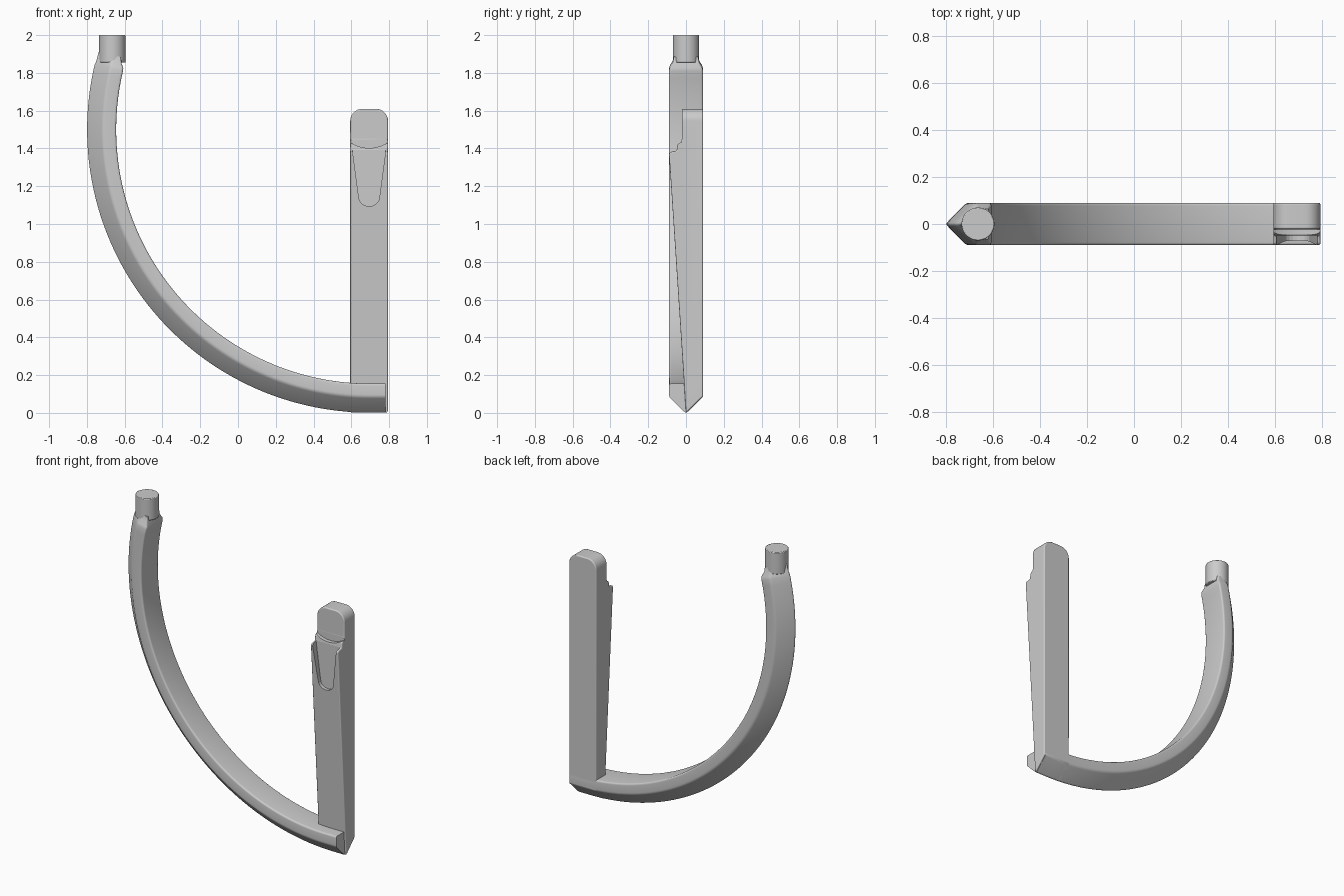
import bpy, bmesh
from math import sin, cos, radians, pi
from mathutils import Vector

if "Cube" in bpy.data.objects:
    bpy.data.objects.remove(bpy.data.objects["Cube"])


def rounded(points, radius, steps=4):
    """Round the corners of a closed 2D outline."""
    pts = [Vector(p) for p in points]
    out = []
    for i, p in enumerate(pts):
        a, b = pts[i - 1], pts[(i + 1) % len(pts)]
        s = p + (a - p).normalized() * radius
        e = p + (b - p).normalized() * radius
        for k in range(steps + 1):
            t = k / steps
            out.append(s * (1 - t) ** 2 + p * 2 * t * (1 - t) + e * t * t)
    return out


def loft(name, rings):
    """Skin a list of equal rings and cap both ends."""
    bm = bmesh.new()
    vs = [[bm.verts.new(p) for p in r] for r in rings]
    n = len(vs[0])
    for a, b in zip(vs, vs[1:]):
        for i in range(n):
            j = (i + 1) % n
            bm.faces.new((a[i], a[j], b[j], b[i]))
    bm.faces.new(vs[0])
    bm.faces.new(vs[-1])
    bmesh.ops.recalc_face_normals(bm, faces=bm.faces)
    me = bpy.data.meshes.new(name)
    bm.to_mesh(me)
    bm.free()
    ob = bpy.data.objects.new(name, me)
    bpy.context.collection.objects.link(ob)
    return ob


def bevel(ob, width, segments=3):
    m = ob.modifiers.new("bevel", 'BEVEL')
    m.width, m.segments = width, segments
    m.limit_method, m.angle_limit = 'ANGLE', radians(30)


def smooth(ob):
    bpy.ops.object.select_all(action='DESELECT')
    ob.select_set(True)
    bpy.context.view_layer.objects.active = ob
    bpy.ops.object.shade_smooth_by_angle(angle=radians(32))


# Curved bow with a ridged outer edge; section is (radius, y)
section = rounded([(1.345, -.09), (1.415, -.09), (1.503, 0),
                   (1.415, .09), (1.345, .09)], .012)
rings = [[(.782, y, 1.5 - r) for r, y in section]]
full = 103.3
for i in range(65):
    a = radians(full * i / 64)
    rings.append([(.7 - r * sin(a), y, 1.5 - r * cos(a)) for r, y in section])
# shrinking rings form the neck under the pin
for deg, sy, si in ((104.0, .95, .97), (105.0, .78, .75), (106.2, .72, .62)):
    a = radians(deg)
    ring = []
    for r, y in section:
        q = 1.42 + (r - 1.42) * (.95 if r > 1.42 else si)
        ring.append((.7 - q * sin(a), y * sy, 1.5 - q * cos(a)))
    rings.append(ring)
bow = loft("curved_bow", rings)
smooth(bow)

# Round end pin
bpy.ops.mesh.primitive_cylinder_add(vertices=48, radius=.07, depth=.145,
                                    location=(-.665, 0, 1.9275))
pin = bpy.context.object
pin.name = "end_pin"
bevel(pin, .004, 2)
smooth(pin)

# Straight post with stepped top and pointed foot, profile is (y, z)
side = [(0, 0), (.09, .088), (.09, 1.61), (-.022, 1.61), (-.022, 1.445),
        (-.045, 1.42), (-.05, 1.388), (-.082, 1.382), (-.09, 1.372)]
post = loft("straight_post", [[(x, y, z) for y, z in side] for x in (.594, .794)])
bm = bmesh.new()
bm.from_mesh(post.data)
corners = [e for e in bm.edges if all(v.co.z > 1.6 for v in e.verts)
           and abs(e.verts[0].co.x - e.verts[1].co.x) < .01]
bmesh.ops.bevel(bm, geom=corners, offset=.065, segments=8, profile=.5,
                affect='EDGES')
bm.to_mesh(post.data)
bm.free()
bevel(post, .007)

# Cutters: tapered pocket in the front and the curved ledge above it
cx = .694
tongue = [(cx + .092, 1.45), (cx + .088, 1.39), (cx + .056, 1.15)]
tongue += [(cx + .054 * cos(t * pi / 10), 1.14 - .046 * sin(t * pi / 10))
           for t in range(11)]
tongue += [(2 * cx - x, z) for x, z in tongue[2::-1]]
smile = [(cx + .12 * k / 8, 1.402 + .042 * (k / 8) ** 2) for k in range(-8, 9)]
smile += [(cx + .12, 1.7), (cx - .12, 1.7)]
for name, outline, depth in (("pocket_cutter", tongue, -.05),
                             ("ledge_cutter", smile, -.0225)):
    cut = loft(name, [[(x, y, z) for x, z in outline] for y in (-.14, depth)])
    cut.hide_render = True
    cut.hide_set(True)
    m = post.modifiers.new(name, 'BOOLEAN')
    m.operation, m.object, m.solver = 'DIFFERENCE', cut, 'EXACT'
smooth(post)
